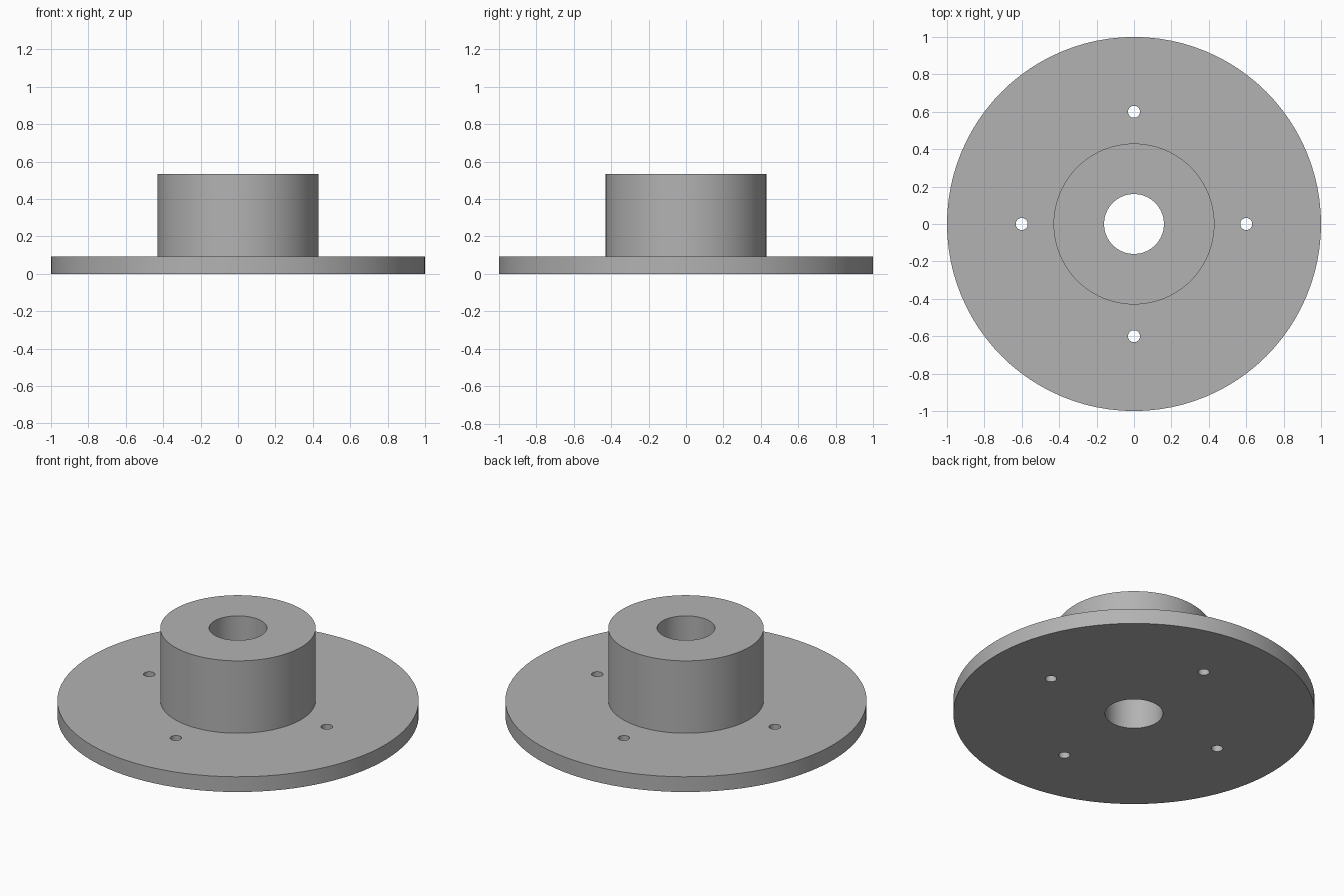
import bpy, bmesh, math

cube = bpy.data.objects.get("Cube")
if cube:
    bpy.data.objects.remove(cube, do_unlink=True)

SEGMENTS = 96
PLATE_R, HUB_R, BORE_R = 1.0, 0.43, 0.16
PLATE_H, TOTAL_H = 0.093, 0.535
HOLE_R, HOLE_CIRCLE = 0.032, 0.6

# Single grey metal
metal = bpy.data.materials.new("grey_metal")
metal.use_nodes = True
grey = (0.45, 0.45, 0.45, 1)
metal.diffuse_color = grey
metal.node_tree.nodes["Principled BSDF"].inputs["Base Color"].default_value = grey


def lathe(name, profile):
    """Revolve a closed (radius, height) outline around z."""
    bm = bmesh.new()
    rings = []
    for i in range(SEGMENTS):
        a = math.tau * i / SEGMENTS
        rings.append([bm.verts.new((r * math.cos(a), r * math.sin(a), z)) for r, z in profile])
    for i, ring in enumerate(rings):
        nxt = rings[(i + 1) % SEGMENTS]
        for j in range(len(profile)):
            k = (j + 1) % len(profile)
            bm.faces.new((ring[j], nxt[j], nxt[k], ring[k]))
    bmesh.ops.recalc_face_normals(bm, faces=bm.faces)
    mesh = bpy.data.meshes.new(name)
    bm.to_mesh(mesh)
    bm.free()
    obj = bpy.data.objects.new(name, mesh)
    bpy.context.collection.objects.link(obj)
    mesh.materials.append(metal)
    return obj


# Flange plate and hub as one turned body with a through bore
flange = lathe("flanged_hub", [
    (BORE_R, 0), (PLATE_R, 0), (PLATE_R, PLATE_H),
    (HUB_R, PLATE_H), (HUB_R, TOTAL_H), (BORE_R, TOTAL_H),
])

# Four bolt holes drilled through the plate
for i in range(4):
    a = math.tau * i / 4
    bpy.ops.mesh.primitive_cylinder_add(
        vertices=32, radius=HOLE_R, depth=0.4,
        location=(HOLE_CIRCLE * math.cos(a), HOLE_CIRCLE * math.sin(a), 0))
    drill = bpy.context.object
    drill.name = "bolt_hole_cutter"
    drill.hide_render = True
    drill.data.materials.append(metal)
    cut = flange.modifiers.new("bolt_hole", 'BOOLEAN')
    cut.operation, cut.solver, cut.object = 'DIFFERENCE', 'EXACT', drill
    bpy.context.view_layer.objects.active = flange
    bpy.ops.object.modifier_apply(modifier=cut.name)
    bpy.data.objects.remove(drill, do_unlink=True)

# Smooth round walls, crisp rims
bpy.ops.object.select_all(action='DESELECT')
flange.select_set(True)
bpy.context.view_layer.objects.active = flange
bpy.ops.object.shade_smooth_by_angle(angle=math.radians(30))
